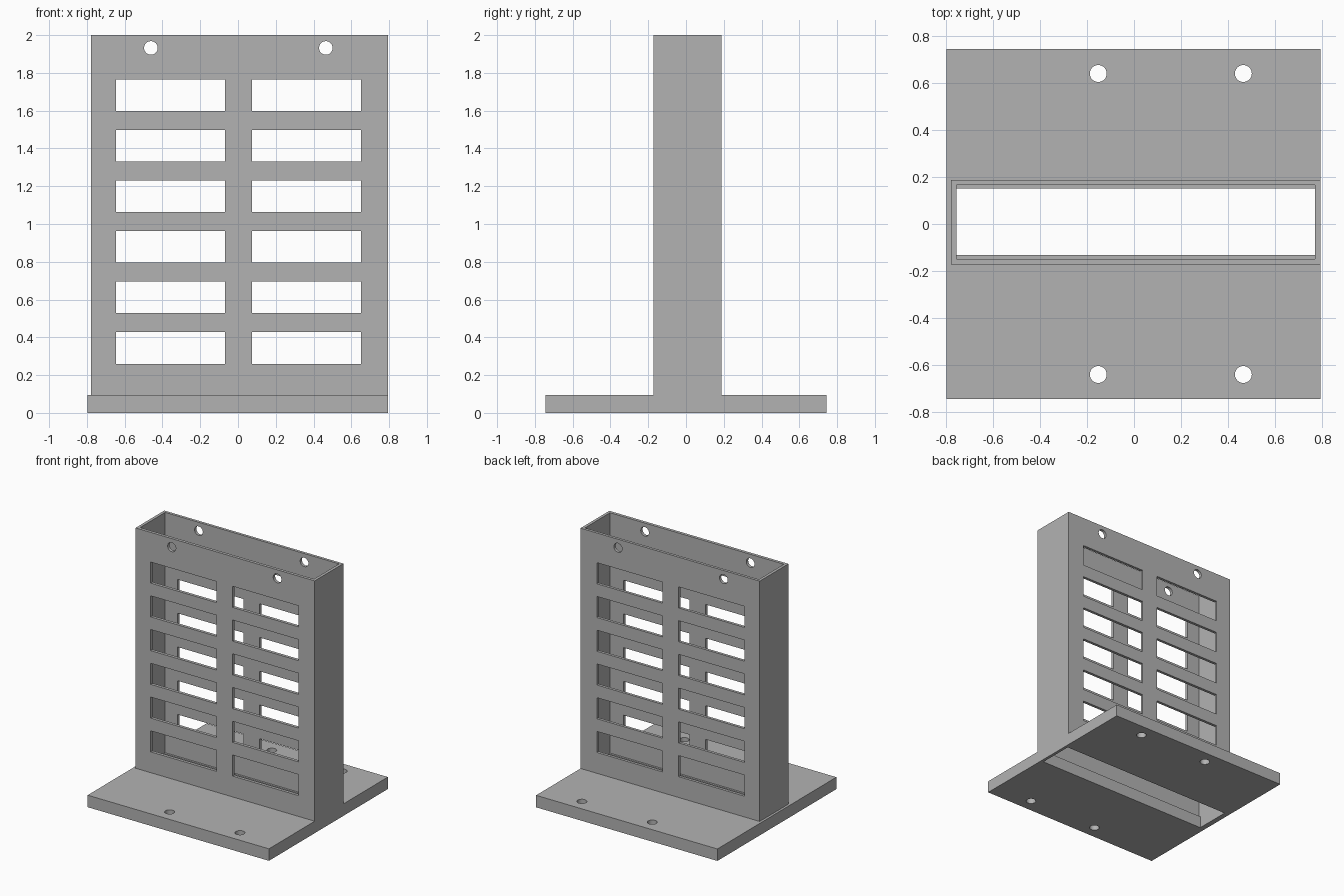
import bpy

cube = bpy.data.objects.get("Cube")
if cube:
    bpy.data.objects.remove(cube, do_unlink=True)

grey = bpy.data.materials.new("plain grey")
grey.use_nodes = True
colour = (0.45, 0.45, 0.45, 1)
grey.diffuse_color = colour
grey.node_tree.nodes["Principled BSDF"].inputs["Base Color"].default_value = colour


def box(name, x, y, z):
    """Box spanning the given (low, high) ranges."""
    spans = (x, y, z)
    bpy.ops.mesh.primitive_cube_add(size=1, location=[(a + b) / 2 for a, b in spans])
    ob = bpy.context.object
    ob.name = name
    ob.scale = [b - a for a, b in spans]
    bpy.ops.object.transform_apply(location=True, rotation=False, scale=True)
    ob.data.materials.append(grey)
    return ob


def drill(name, location, rotation=(0, 0, 0)):
    """Round cutter for a screw hole."""
    bpy.ops.mesh.primitive_cylinder_add(vertices=32, radius=0.036, depth=1,
                                        location=location, rotation=rotation)
    ob = bpy.context.object
    ob.name = name
    ob.data.materials.append(grey)
    return ob


def combine(target, tool, operation="DIFFERENCE"):
    """Apply a boolean and discard its tool."""
    mod = target.modifiers.new(operation, "BOOLEAN")
    mod.operation = operation
    mod.solver = "EXACT"
    mod.object = tool
    bpy.context.view_layer.objects.active = target
    bpy.ops.object.modifier_apply(modifier=mod.name)
    bpy.data.objects.remove(tool, do_unlink=True)


# Base plate and upright housing in one body
holder = box("slotted_holder", (-0.797, 0.793), (-0.745, 0.745), (0, 0.095))
combine(holder, box("housing", (-0.778, 0.793), (-0.172, 0.188), (0.03, 2)), "UNION")

# Hollow housing, with a narrower slot through the base
combine(holder, box("cavity", (-0.755, 0.77), (-0.148, 0.166), (0.095, 2.2)))
combine(holder, box("base_slot", (-0.755, 0.77), (-0.132, 0.15), (-0.2, 0.2)))

# Two columns of vent windows through front and back
for row in range(6):
    bottom = 0.26 + row * 0.2675
    for left in (-0.646, 0.073):
        combine(holder, box("vent", (left, left + 0.578), (-0.5, 0.5),
                            (bottom, bottom + 0.167)))

# Mounting holes near the top of the housing
for x in (-0.461, 0.465):
    combine(holder, drill("wall_hole", (x, 0, 1.932), (1.570796, 0, 0)))

# Mounting holes in the base plate
for x in (-0.152, 0.465):
    for y in (-0.64, 0.64):
        combine(holder, drill("base_hole", (x, y, 0)))

# Smooth the hole walls only
bpy.ops.object.select_all(action="DESELECT")
holder.select_set(True)
bpy.context.view_layer.objects.active = holder
bpy.ops.object.shade_smooth_by_angle(angle=0.5)
